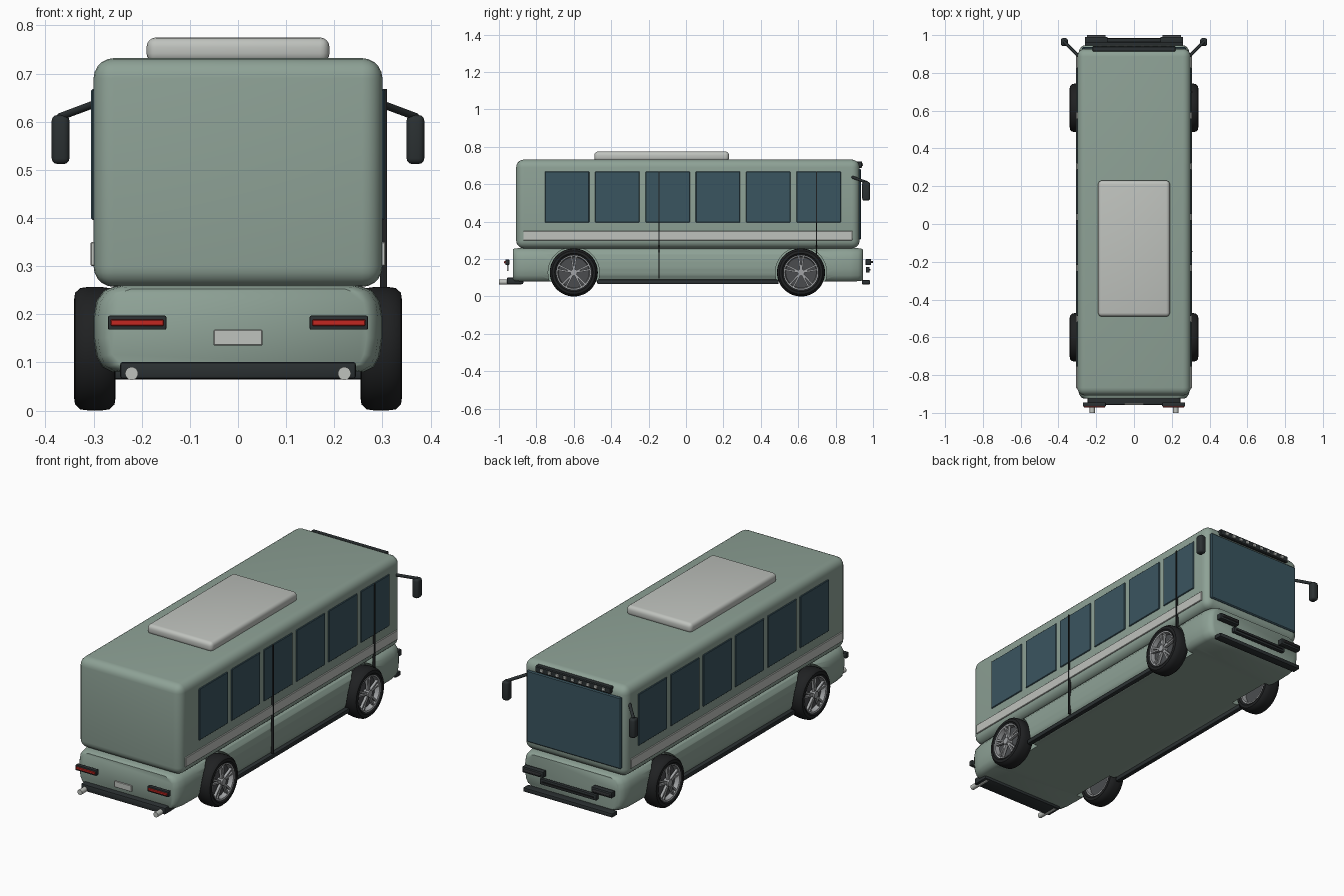
import bpy, bmesh, math
from mathutils import Vector, Matrix

if "Cube" in bpy.data.objects:
    bpy.data.objects.remove(bpy.data.objects["Cube"])


def material(name, r, g, b):
    m = bpy.data.materials.new(name)
    m.diffuse_color = (r, g, b, 1)
    m.use_nodes = True
    m.node_tree.nodes["Principled BSDF"].inputs["Base Color"].default_value = m.diffuse_color
    return m


GREEN = material("body_green", 0.27, 0.36, 0.305)
GLASS = material("window_glass", 0.042, 0.09, 0.115)
DARK = material("dark_trim", 0.024, 0.030, 0.032)
TYRE = material("tyre_rubber", 0.014, 0.015, 0.016)
PALE = material("pale_grey", 0.52, 0.54, 0.51)
METAL = material("metal", 0.36, 0.37, 0.38)
RIM = material("rim_grey", 0.07, 0.073, 0.078)
RED = material("light_red", 0.55, 0.02, 0.015)


def finish(bm, name, mat, smooth=35):
    bmesh.ops.recalc_face_normals(bm, faces=bm.faces)
    me = bpy.data.meshes.new(name)
    bm.to_mesh(me)
    bm.free()
    ob = bpy.data.objects.new(name, me)
    bpy.context.collection.objects.link(ob)
    me.materials.append(mat)
    bpy.ops.object.select_all(action='DESELECT')
    ob.select_set(True)
    bpy.context.view_layer.objects.active = ob
    bpy.ops.object.shade_smooth_by_angle(angle=math.radians(smooth))
    return ob


def box(name, x, y, z, mat, bevel=0.0, seg=2):
    bm = bmesh.new()
    size = [abs(a[1] - a[0]) for a in (x, y, z)]
    mid = Vector([(a[0] + a[1]) / 2 for a in (x, y, z)])
    bmesh.ops.create_cube(bm, size=1)
    bmesh.ops.scale(bm, vec=size, verts=bm.verts)
    if bevel:
        bmesh.ops.bevel(bm, geom=bm.edges[:], offset=bevel, segments=seg,
                        profile=0.5, affect='EDGES')
    bmesh.ops.translate(bm, vec=mid, verts=bm.verts)
    return finish(bm, name, mat)


def rod(name, a, b, r, mat, n=16):
    a, b = Vector(a), Vector(b)
    d = b - a
    bm = bmesh.new()
    m = Matrix.Translation((a + b) / 2) @ d.to_track_quat('Z', 'Y').to_matrix().to_4x4()
    bmesh.ops.create_cone(bm, cap_ends=True, segments=n, radius1=r, radius2=r,
                          depth=d.length, matrix=m)
    return finish(bm, name, mat)


def lathe_x(name, profile, centre, side, mat, n=48):
    # closed (x offset, radius) profile turned about the axle
    bm = bmesh.new()
    rings = []
    for i in range(n):
        t = 2 * math.pi * i / n
        rings.append([bm.verts.new((centre[0] + side * px, centre[1] + r * math.cos(t),
                                    centre[2] + r * math.sin(t))) for px, r in profile])
    k = len(profile)
    for i in range(n):
        p, q = rings[i], rings[(i + 1) % n]
        for j in range(k):
            bm.faces.new((p[j], p[(j + 1) % k], q[(j + 1) % k], q[j]))
    return finish(bm, name, mat)


# upper body and roof unit
box("upper_body", (-0.30, 0.30), (-0.908, 0.928), (0.257, 0.732), GREEN, 0.042, 5)
box("roof_unit", (-0.19, 0.19), (-0.49, 0.23), (0.722, 0.775), PALE, 0.02, 4)

# lower body: half section lofted along the length, drawn in at both ends
half = [(0.262, 0.08), (0.282, 0.09), (0.294, 0.112), (0.30, 0.15), (0.30, 0.195),
        (0.294, 0.228), (0.278, 0.25), (0.25, 0.26)]
section = half + [(-x, z) for x, z in reversed(half)]
stations = [(-0.925, 0.89, 0.92), (-0.918, 0.93, 0.955), (-0.90, 0.97, 0.98), (-0.86, 0.993, 1),
            (-0.78, 1, 1), (0.80, 1, 1), (0.88, 0.993, 1), (0.92, 0.97, 0.98),
            (0.938, 0.93, 0.955), (0.945, 0.89, 0.92)]
bm = bmesh.new()
rows = [[bm.verts.new((x * sx, y, 0.165 + (z - 0.165) * sz)) for x, z in section]
        for y, sx, sz in stations]
for p, q in zip(rows, rows[1:]):
    for j in range(len(section)):
        k = (j + 1) % len(section)
        bm.faces.new((p[j], p[k], q[k], q[j]))
bm.faces.new(rows[0])
bm.faces.new(rows[-1])
lower = finish(bm, "lower_body", GREEN)

# wheel arches cut from the lower body
AXLES = (("rear", -0.6), ("front", 0.615))
for end, y in AXLES:
    for s in (-1, 1):
        cut = rod("arch_cutter", (s * 0.235, y, 0.128), (s * 0.4, y, 0.128), 0.137, GREEN, 48)
        mod = lower.modifiers.new("arch", 'BOOLEAN')
        mod.operation, mod.solver, mod.object = 'DIFFERENCE', 'EXACT', cut
        bpy.context.view_layer.objects.active = lower
        bpy.ops.object.modifier_apply(modifier=mod.name)
        bpy.data.objects.remove(cut)
bpy.ops.object.select_all(action='DESELECT')
lower.select_set(True)
bpy.context.view_layer.objects.active = lower
bpy.ops.object.shade_smooth_by_angle(angle=math.radians(35))

# wheels: tyre, rim, hub and five twin spokes
tyre = [(-0.034, 0.09), (-0.043, 0.102), (-0.041, 0.116), (-0.03, 0.126), (-0.012, 0.1285),
        (0.012, 0.1285), (0.03, 0.126), (0.041, 0.116), (0.043, 0.102), (0.034, 0.09)]
rim = [(-0.036, 0.092), (-0.036, 0.084), (0.0, 0.08), (0.036, 0.086), (0.038, 0.092)]
for end, y in AXLES:
    for s, side in ((-1, "left"), (1, "right")):
        tag = end + "_" + side
        c = (s * 0.2975, y, 0.1285)
        lathe_x("tyre_" + tag, tyre, c, s, TYRE)
        lathe_x("rim_" + tag, rim, c, s, METAL)
        rod("brake_disc_" + tag, (c[0] - s * 0.012, y, c[2]), (c[0] + s * 0.012, y, c[2]),
            0.083, RIM, 40)
        rod("hub_" + tag, (c[0], y, c[2]), (c[0] + s * 0.042, y, c[2]), 0.018, METAL, 20)
        bm = bmesh.new()
        for i in range(5):
            for off in (-0.14, 0.14):
                rot = Matrix.Rotation(math.pi / 2 + i * 2 * math.pi / 5 + off, 4, 'X')
                m = (Matrix.Translation((c[0] + s * 0.028, y, c[2])) @ rot
                     @ Matrix.Translation((0, 0.05, 0)) @ Matrix.Diagonal((0.014, 0.076, 0.009, 1)))
                bmesh.ops.create_cube(bm, size=1, matrix=m)
        finish(bm, "spokes_" + tag, METAL)

# sides: windows, stripe, sill, mirror
for s, side in ((-1, "left"), (1, "right")):
    for i in range(6):
        y = -0.636 + 0.269 * i
        box(f"window_{side}_{i + 1}", (s * 0.29, s * 0.305), (y - 0.119, y + 0.119),
            (0.396, 0.668), GLASS, 0.003, 1)
    box("stripe_" + side, (s * 0.29, s * 0.306), (-0.87, 0.89), (0.30, 0.35), PALE, 0.002, 1)
    box("sill_" + side, (s * 0.278, s * 0.304), (-0.475, 0.495), (0.066, 0.09), DARK, 0.006)
    rod("mirror_arm_" + side, (s * 0.295, 0.89, 0.638), (s * 0.37, 0.965, 0.61), 0.008, DARK, 12)
    box("mirror_" + side, (s * 0.35, s * 0.387), (0.942, 0.984), (0.512, 0.614), DARK, 0.012, 3)

# door seams on the right side
for i, y in enumerate((-0.145, 0.698)):
    box(f"door_seam_{i + 1}", (0.295, 0.310), (y - 0.003, y + 0.003), (0.096, 0.668), TYRE)

# windscreen and roof light bar at the +y end
box("windscreen", (-0.275, 0.275), (0.915, 0.936), (0.305, 0.682), GLASS, 0.005, 1)
box("light_bar", (-0.22, 0.22), (0.912, 0.942), (0.688, 0.722), DARK, 0.004, 1)
for i in range(9):
    x = -0.18 + 0.045 * i
    box(f"bar_lamp_{i + 1}", (x - 0.009, x + 0.009), (0.938, 0.946), (0.697, 0.713), PALE, 0.002, 1)

# headlamps, grille and splitter
for s, side in ((-1, "left"), (1, "right")):
    box("headlamp_housing_" + side, (s * 0.14, s * 0.26), (0.96, 0.99), (0.168, 0.20), DARK, 0.004)
    box("headlamp_lens_" + side, (s * 0.15, s * 0.25), (0.985, 1.0), (0.179, 0.189), RIM, 0.002, 1)
box("grille", (-0.165, 0.165), (0.962, 0.982), (0.128, 0.158), DARK, 0.004)
box("grille_bar", (-0.15, 0.15), (0.978, 0.986), (0.140, 0.146), TYRE)
box("splitter", (-0.26, 0.26), (0.94, 0.985), (0.065, 0.087), DARK, 0.005)

# tail lamps, plate, bumper and exhausts at the -y end
for s, side in ((-1, "left"), (1, "right")):
    box("tail_lamp_housing_" + side, (s * 0.149, s * 0.27), (-0.966, -0.945), (0.168, 0.197), DARK, 0.003)
    box("tail_lamp_" + side, (s * 0.154, s * 0.265), (-0.972, -0.96), (0.176, 0.189), RED, 0.002, 1)
    rod("exhaust_" + side, (s * 0.221, -1.0, 0.077), (s * 0.221, -0.88, 0.077), 0.0135, PALE, 24)
box("plate", (-0.051, 0.051), (-0.958, -0.948), (0.135, 0.168), PALE, 0.002, 1)
box("rear_bumper", (-0.245, 0.245), (-0.957, -0.87), (0.066, 0.101), DARK, 0.006)
